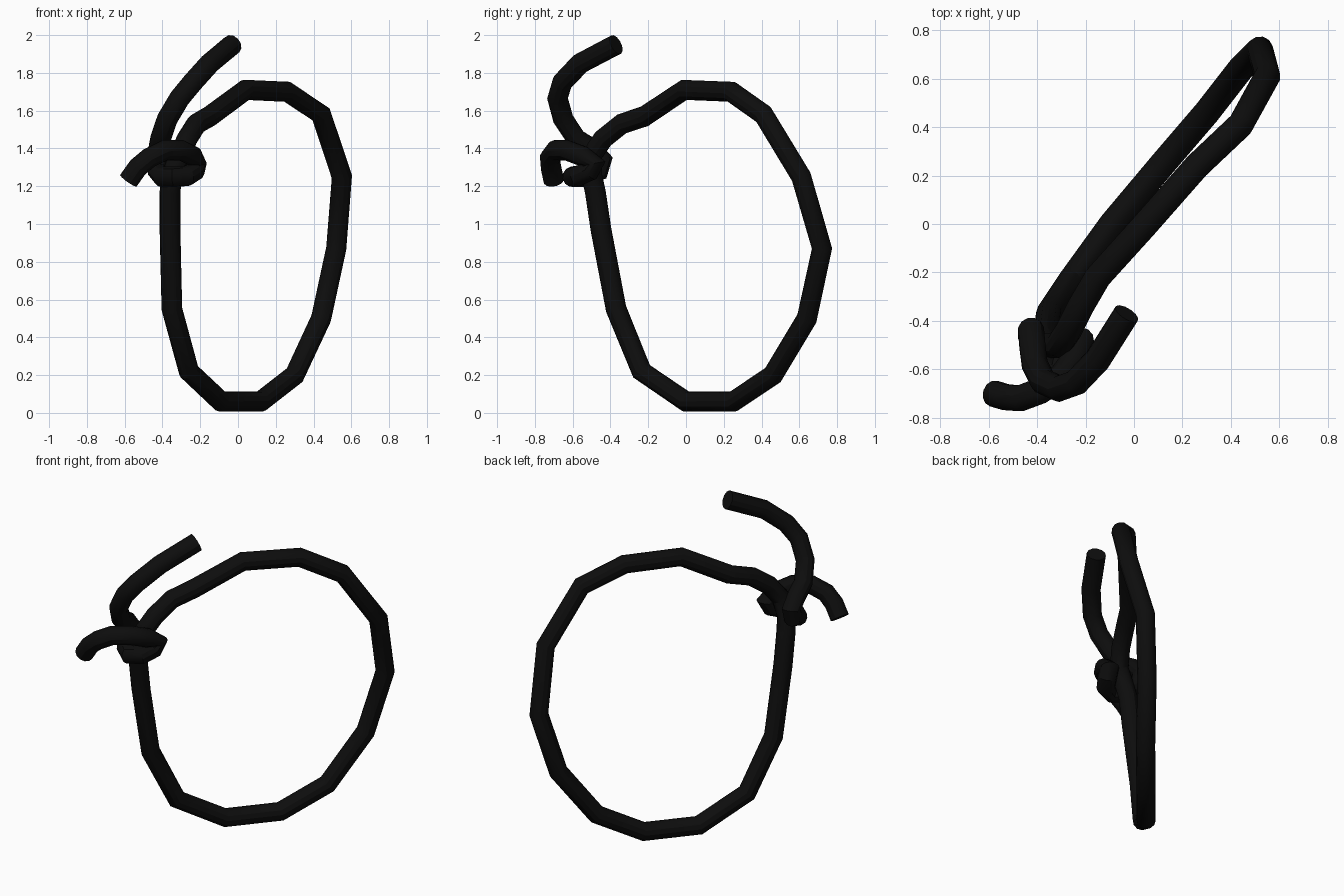
import bpy

cube = bpy.data.objects.get("Cube")
if cube:
    bpy.data.objects.remove(cube, do_unlink=True)

RADIUS = 0.055

black = bpy.data.materials.new("black_cord")
black.use_nodes = True
color = (0.004, 0.004, 0.004, 1)
black.diffuse_color = color
black.node_tree.nodes["Principled BSDF"].inputs["Base Color"].default_value = color


def cord(name, points, closed=False):
    """Sweep a round cord along straight segments and turn it into a mesh."""
    curve = bpy.data.curves.new(name, "CURVE")
    curve.dimensions = "3D"
    curve.bevel_depth = RADIUS
    curve.bevel_resolution = 4
    curve.use_fill_caps = True
    spline = curve.splines.new("POLY")
    spline.points.add(len(points) - 1)
    for point, co in zip(spline.points, points):
        point.co = (*co, 1)
    spline.use_cyclic_u = closed
    curve.materials.append(black)
    obj = bpy.data.objects.new(name, curve)
    bpy.context.collection.objects.link(obj)
    bpy.ops.object.select_all(action="DESELECT")
    obj.select_set(True)
    bpy.context.view_layer.objects.active = obj
    bpy.ops.object.convert(target="MESH")
    bpy.ops.object.shade_smooth_by_angle()


# Large hanging loop, from the bottom up the back and down through the knot
cord("cord_loop", [
    (-0.09, 0, 0.06), (0.12, 0.25, 0.06), (0.3, 0.46, 0.2),
    (0.44, 0.64, 0.5), (0.52, 0.72, 0.87), (0.55, 0.61, 1.25),
    (0.44, 0.41, 1.58), (0.26, 0.24, 1.7), (0.04, -0.01, 1.71),
    (-0.15, -0.22, 1.57), (-0.22, -0.34, 1.53), (-0.27, -0.44, 1.45),
    (-0.31, -0.5, 1.36), (-0.35, -0.5, 1.26), (-0.36, -0.48, 1.17),
    (-0.36, -0.45, 0.97), (-0.35, -0.37, 0.55), (-0.26, -0.235, 0.22),
], closed=True)

# Knot: short end, ring around the loop, then the long upright end
cord("knot_and_ends", [
    (-0.58, -0.7, 1.23), (-0.53, -0.715, 1.3), (-0.47, -0.72, 1.35),
    (-0.39, -0.69, 1.39), (-0.3, -0.63, 1.39), (-0.24, -0.55, 1.36),
    (-0.22, -0.48, 1.32), (-0.23, -0.51, 1.28), (-0.27, -0.57, 1.255),
    (-0.34, -0.6, 1.25), (-0.4, -0.54, 1.25), (-0.425, -0.46, 1.28),
    (-0.425, -0.44, 1.34), (-0.42, -0.5, 1.4), (-0.41, -0.58, 1.45),
    (-0.375, -0.65, 1.555), (-0.31, -0.68, 1.665), (-0.24, -0.655, 1.75),
    (-0.15, -0.56, 1.85), (-0.03, -0.37, 1.95),
])
